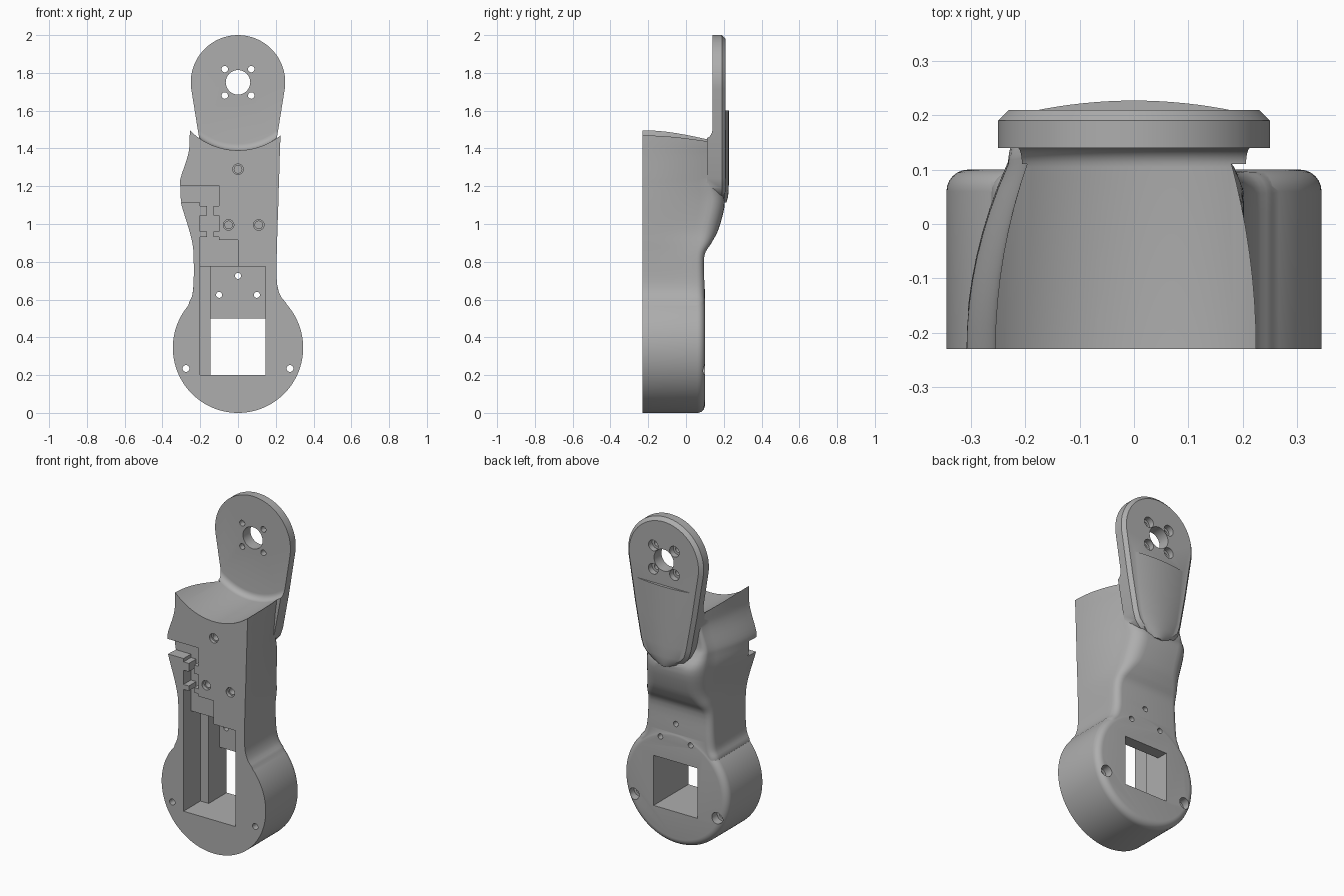
import bpy, bmesh
from math import sin, cos, pi, tau

if "Cube" in bpy.data.objects:
    bpy.data.objects.remove(bpy.data.objects["Cube"], do_unlink=True)

FRONT = -0.23
PIVOT = 1.75          # height of the upper joint axis
HUB = 0.345           # radius and height of the lower hub

grey = bpy.data.materials.new("plain grey")
grey.use_nodes = True
grey.diffuse_color = (0.42, 0.42, 0.42, 1)
grey.node_tree.nodes["Principled BSDF"].inputs["Base Color"].default_value = (0.42, 0.42, 0.42, 1)


def loft(name, rings, chamfer=0):
    """Skin closed rings; optionally chamfer the edge round the last ring."""
    bm = bmesh.new()
    loops = [[bm.verts.new(p) for p in ring] for ring in rings]
    n = len(loops[0])
    for a, b in zip(loops, loops[1:]):
        for i in range(n):
            j = (i + 1) % n
            bm.faces.new((a[i], a[j], b[j], b[i]))
    bm.faces.new(loops[0])
    last = bm.faces.new(loops[-1])
    bmesh.ops.recalc_face_normals(bm, faces=bm.faces)
    if chamfer:
        bmesh.ops.bevel(bm, geom=list(last.edges), offset=chamfer, segments=1,
                        affect='EDGES', clamp_overlap=False)
    mesh = bpy.data.meshes.new(name)
    bm.to_mesh(mesh)
    bm.free()
    mesh.materials.append(grey)
    obj = bpy.data.objects.new(name, mesh)
    bpy.context.collection.objects.link(obj)
    return obj


def prism(name, outline, y0, y1, chamfer=0):
    return loft(name, [[(x, y, z) for x, z in outline] for y in (y0, y1)], chamfer)


def box(name, x0, x1, y0, y1, z0, z1):
    return prism(name, [(x0, z0), (x1, z0), (x1, z1), (x0, z1)], y0, y1)


def lathe(name, x, z, profile, sides=32):
    """Turned part on an axis along y, from (radius, y) pairs."""
    return loft(name, [[(x + r * cos(tau * i / sides), y, z + r * sin(tau * i / sides))
                        for i in range(sides)] for r, y in profile])


def boolean(target, tool, operation):
    mod = target.modifiers.new("bool", 'BOOLEAN')
    mod.operation, mod.solver, mod.object = operation, 'EXACT', tool
    bpy.context.view_layer.objects.active = target
    bpy.ops.object.modifier_apply(modifier=mod.name)
    bpy.data.objects.remove(tool, do_unlink=True)


def smooth_rows(rows, steps=4):
    """Catmull-Rom interpolation of a table of rows."""
    out = []
    for k in range(len(rows) - 1):
        p = [rows[min(max(k + d, 0), len(rows) - 1)] for d in (-1, 0, 1, 2)]
        for s in range(steps):
            t = s / steps
            out.append([b + t / 2 * (c - a + t * (2 * a - 5 * b + 4 * c - d + t * (3 * (b - c) + d - a)))
                        for a, b, c, d in zip(*p)])
    return out + [rows[-1]]


# Torso rows: height, left edge, right edge, back, side taper, corner radius
rows = smooth_rows([
    (0.30, -0.20, 0.20, 0.097, 0, 0.04),
    (0.50, -0.25, 0.25, 0.097, 0, 0.04),
    (0.57, -0.262, 0.259, 0.097, 0, 0.04),
    (0.62, -0.243, 0.225, 0.097, 0, 0.04),
    (0.69, -0.235, 0.206, 0.097, 0, 0.04),
    (0.83, -0.235, 0.205, 0.097, 0.01, 0.04),
    (0.90, -0.242, 0.207, 0.135, 0.03, 0.06),
    (0.98, -0.262, 0.209, 0.175, 0.06, 0.09),
    (1.12, -0.304, 0.214, 0.205, 0.085, 0.09),
    (1.20, -0.308, 0.216, 0.16, 0.09, 0.05),
    (1.25, -0.302, 0.218, 0.14, 0.09, 0.03),
    (1.36, -0.266, 0.221, 0.14, 0.08, 0.02),
    (1.44, -0.256, 0.224, 0.14, 0.07, 0.02),
    (1.60, -0.256, 0.228, 0.14, 0.07, 0.02)])


def torso_side(edge, sign, back, taper, r):
    def x_at(y):
        return edge - sign * taper * ((y - FRONT) / 0.37) ** 2
    ys = [FRONT + (back - r - FRONT) * i / 8 for i in range(9)]
    pts = [(x_at(y), y) for y in ys]
    x_end = pts[-1][0]
    pts += [(x_end - sign * r * (1 - cos(a)), back - r + r * sin(a))
            for a in (pi / 12 * k for k in range(1, 7))]
    return pts


rings = []
for z, left, right, back, taper, r in rows:
    section = torso_side(right, 1, back, taper * 0.75, r) + torso_side(left, -1, back, taper, r)[::-1]
    rings.append([(x, y, z) for x, y in section])
arm = loft("joint_arm", rings)

# Round lower hub with a filleted back rim
rim = [(HUB - 0.04 * (1 - cos(a)), 0.06 + 0.04 * sin(a)) for a in (pi / 12 * k for k in range(7))]
boolean(arm, lathe("hub", 0, HUB, [(HUB, FRONT)] + rim, 128), 'UNION')

# Upper paddle: round top, tapering sides, rounded foot
half = [(0.25 * sin(a), PIVOT + 0.25 * cos(a)) for a in (pi / 33 * k for k in range(1, 19))]
half += [(0.205, 1.45), (0.166, 1.24), (0.15, 1.19), (0.12, 1.155), (0.07, 1.135)]
outline = [(0, 2.0)] + half + [(-x, z) for x, z in half[::-1]]
boolean(arm, prism("paddle", outline, 0.11, 0.21, 0.02), 'UNION')

# Domed tongue on the back of the paddle
rings = []
for z, w, base in [(1.6, 0.185, 0.208), (1.4, 0.165, 0.208), (1.25, 0.14, 0.208),
                   (1.18, 0.115, 0.207), (1.14, 0.08, 0.203), (1.115, 0.04, 0.195)]:
    ring = [(-w, 0.15, z)]
    ring += [(w * t, base + 0.019 * (1 - t * t), z) for t in (k / 8 for k in range(-8, 9))]
    rings.append(ring + [(w, 0.15, z)])
boolean(arm, loft("tongue", rings), 'UNION')

# Trough for the mating joint, blended into the paddle
blend = [(0.325 + 0.035 * cos(a), 0.105 + 0.035 * sin(a)) for a in (pi / 12 * k for k in range(7))]
cutters = [lathe("trough", 0, PIVOT, [(0.36, -0.5)] + blend, 160)]

# Motor pocket, window and side step
cutters += [box("pocket", -0.145, 0.145, -0.4, 0.03, 0.2, 0.775),
            box("window", -0.145, 0.145, -0.4, 0.3, 0.2, 0.5),
            box("pocket_step", -0.2, -0.13, -0.4, -0.07, 0.2, 0.775)]

# Cable channel with two pairs of retaining tabs, open to the side
right_edge, left_edge = [(0, 0.77), (0, 0.915), (-0.1, 0.915)], [(-0.2, 0.77)]
for lo, hi in ((0.93, 0.96), (1.045, 1.095)):
    for edge, wall, tip in ((right_edge, -0.1, -0.13), (left_edge, -0.2, -0.165)):
        edge += [(wall, lo), (tip, lo), (tip, hi), (wall, hi)]
right_edge.append((-0.1, 1.205))
left_edge += [(-0.2, 1.115), (-0.4, 1.115), (-0.4, 1.205)]
cutters.append(prism("cable_channel", right_edge + left_edge[::-1], -0.4, -0.16))


def hole(x, z, r, y0, y1):
    cutters.append(lathe("hole", x, z, [(r, y0), (r, y1)]))


# Screw holes
for x, z in ((0, 1.29), (-0.05, 0.995), (0.11, 0.995)):
    hole(x, z, 0.028, -0.4, -0.21)
    hole(x, z, 0.02, -0.4, -0.1)
for x, z in ((0, 0.725), (-0.1, 0.625), (0.1, 0.625)):
    hole(x, z, 0.016, -0.1, 0.3)
hole(0, PIVOT, 0.065, 0, 0.4)
for s in (-1, 1):
    hole(s * 0.275, 0.235, 0.018, -0.4, 0.3)
    hole(s * 0.275, 0.235, 0.034, 0.05, 0.3)
    for t in (-1, 1):
        hole(s * 0.07, PIVOT + t * 0.07, 0.017, 0, 0.4)
        hole(s * 0.07, PIVOT + t * 0.07, 0.032, 0.175, 0.4)

for tool in cutters:
    boolean(arm, tool, 'DIFFERENCE')

bpy.ops.object.select_all(action='DESELECT')
arm.select_set(True)
bpy.context.view_layer.objects.active = arm
bpy.ops.object.shade_smooth_by_angle(angle=pi / 6)
